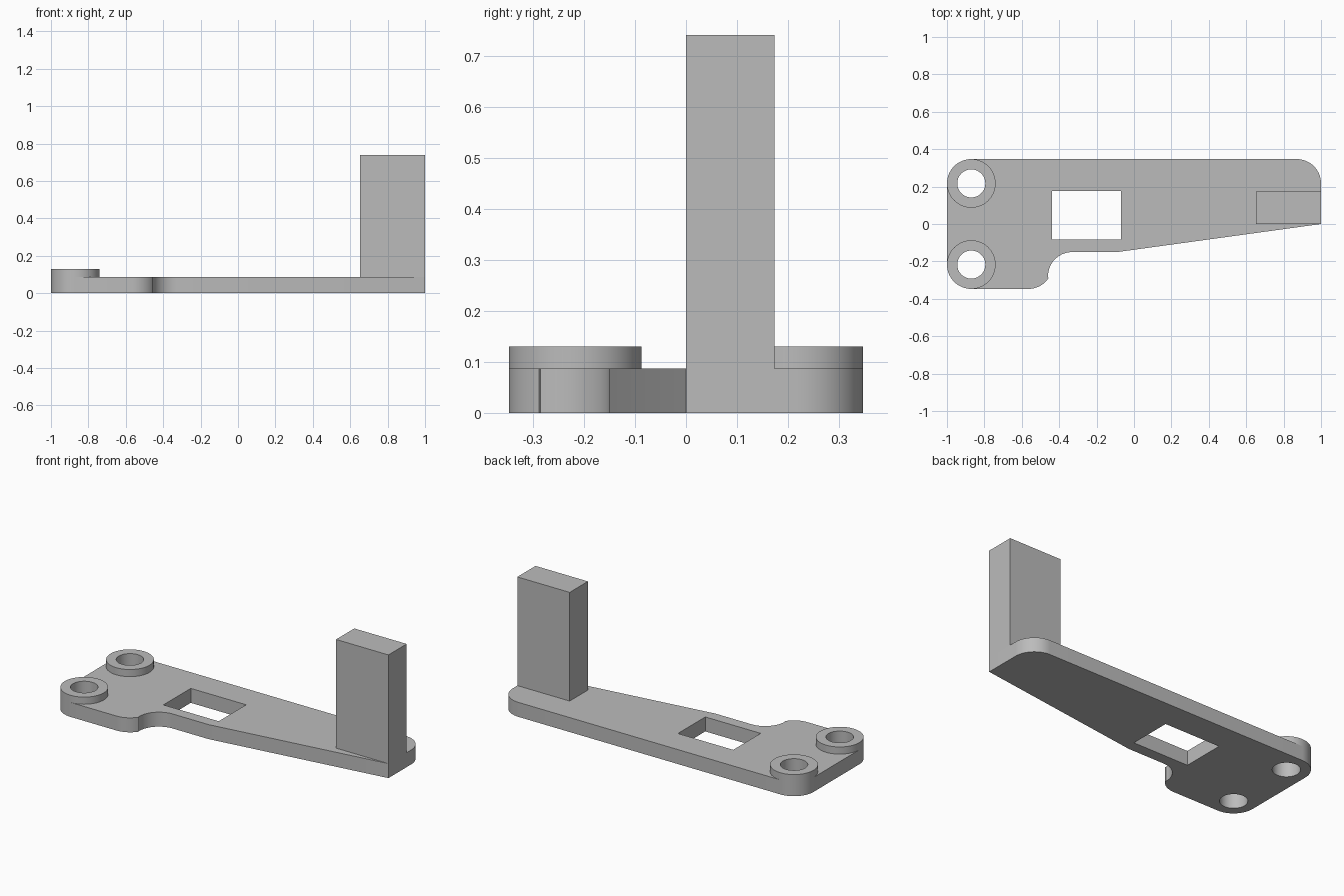
import bpy
import bmesh
from math import sin, cos, radians

cube = bpy.data.objects.get("Cube")
if cube:
    bpy.data.objects.remove(cube, do_unlink=True)

PLATE_H, BOSS_H, POST_H = 0.087, 0.13, 0.74
R, HOLE_R = 0.13, 0.075
HOLE_X, HOLE_Y = -0.87, 0.217

grey = bpy.data.materials.new("plain_grey")
grey.use_nodes = True
colour = (0.5, 0.5, 0.5, 1)
grey.diffuse_color = colour
grey.node_tree.nodes["Principled BSDF"].inputs["Base Color"].default_value = colour


def arc(cx, cy, r, start, end, steps=16):
    angles = [radians(start + (end - start) * i / steps) for i in range(steps + 1)]
    return [(cx + r * cos(a), cy + r * sin(a)) for a in angles]


def circle(cx, cy, r):
    return arc(cx, cy, r, 0, 360, 64)[:-1]


def rectangle(x0, x1, y0, y1):
    return [(x0, y0), (x1, y0), (x1, y1), (x0, y1)]


def extrude(name, loops, z0, z1):
    """Extrude an outline, with any inner loops cut through as holes."""
    curve = bpy.data.curves.new(name, "CURVE")
    curve.dimensions = "2D"
    curve.fill_mode = "BOTH"
    curve.extrude = (z1 - z0) / 2
    for loop in loops:
        spline = curve.splines.new("POLY")
        spline.points.add(len(loop) - 1)
        for point, (x, y) in zip(spline.points, loop):
            point.co = (x, y, 0, 1)
        spline.use_cyclic_u = True
    obj = bpy.data.objects.new(name, curve)
    bpy.context.collection.objects.link(obj)
    obj.location.z = (z0 + z1) / 2
    bpy.ops.object.select_all(action="DESELECT")
    obj.select_set(True)
    bpy.context.view_layer.objects.active = obj
    bpy.ops.object.convert(target="MESH")
    obj = bpy.context.view_layer.objects.active
    # Weld caps to walls so the solid is closed
    bm = bmesh.new()
    bm.from_mesh(obj.data)
    bmesh.ops.remove_doubles(bm, verts=bm.verts, dist=0.0001)
    bmesh.ops.recalc_face_normals(bm, faces=bm.faces)
    bm.to_mesh(obj.data)
    bm.free()
    obj.data.materials.clear()
    obj.data.materials.append(grey)
    bpy.ops.object.shade_smooth_by_angle(angle=radians(30))
    return obj


# Base plate: rounded wide end, concave neck, tapered arm
outline = (
    arc(HOLE_X, HOLE_Y, R, 90, 180)
    + arc(HOLE_X, -HOLE_Y, R, 180, 270)
    + arc(-0.565, -HOLE_Y, R, 270, 327)
    + arc(-0.33, -0.28, R, 182, 90)
    + [(-0.09, -0.15), (1, 0)]
    + arc(0.87, HOLE_Y, R, 0, 90)
)
window = rectangle(-0.438, -0.07, -0.083, 0.177)
bolt_holes = [circle(HOLE_X, s * HOLE_Y, HOLE_R) for s in (-1, 1)]
extrude("base_plate", [outline, window] + bolt_holes, 0, PLATE_H)

# Raised rings around the bolt holes
for side, label in ((-1, "front"), (1, "back")):
    y = side * HOLE_Y
    extrude(label + "_boss", [circle(HOLE_X, y, R), circle(HOLE_X, y, HOLE_R)],
            PLATE_H, BOSS_H)

# Upright post at the narrow end
extrude("upright_post", [rectangle(0.652, 1, 0, 0.173)], PLATE_H, POST_H)
